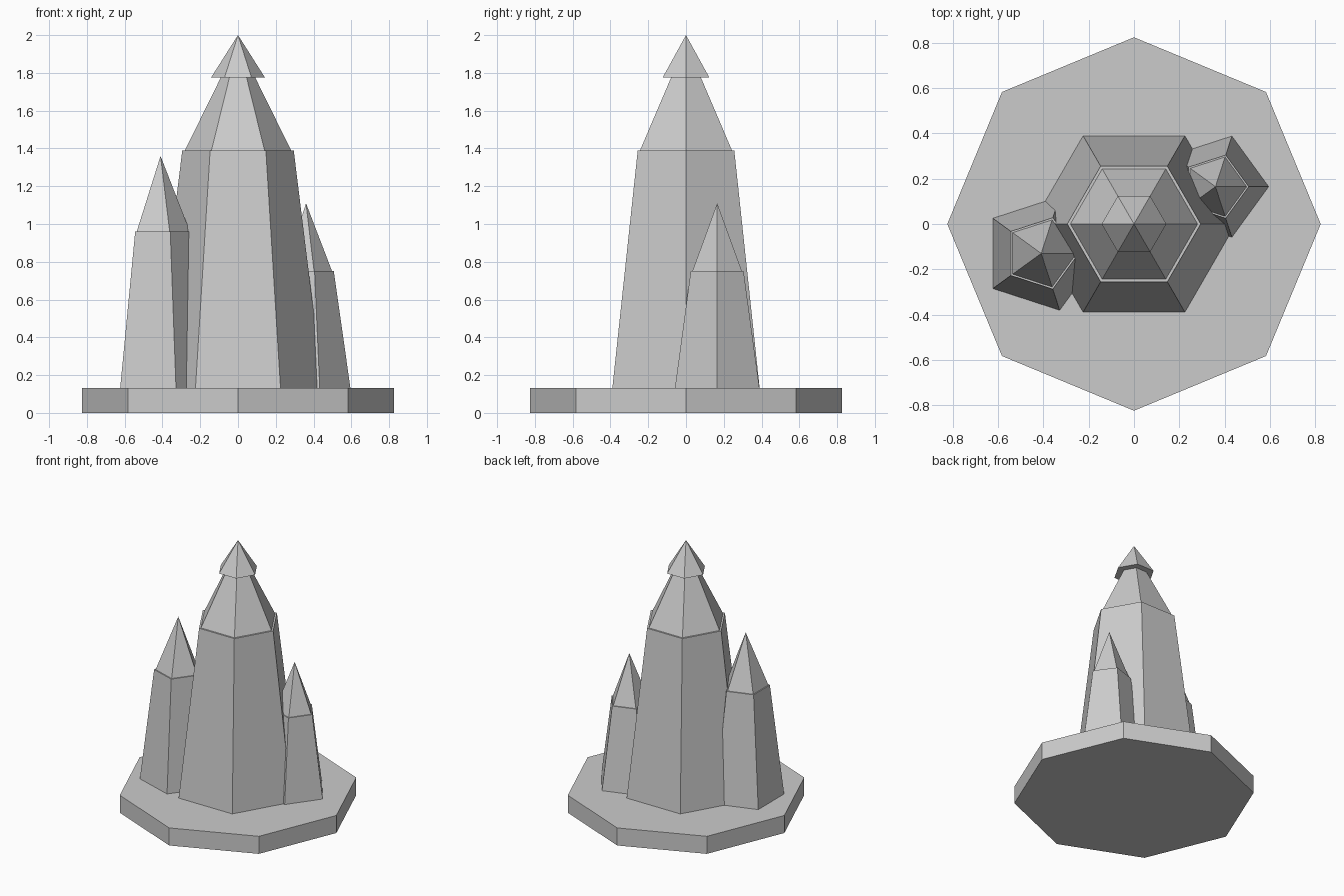
import bpy
import bmesh
from math import cos, sin, tau

if "Cube" in bpy.data.objects:
    bpy.data.objects.remove(bpy.data.objects["Cube"])


def spire(name, sides, profile, centre=(0, 0)):
    """Stack regular polygons from (radius, z) pairs; radius 0 makes a point."""
    bm = bmesh.new()
    cx, cy = centre
    rings = []
    for r, z in profile:
        n = sides if r > 0 else 1
        rings.append([bm.verts.new((cx + r * cos(tau * i / sides),
                                    cy + r * sin(tau * i / sides), z))
                      for i in range(n)])
    bm.faces.new(rings[0][::-1])
    for low, high in zip(rings, rings[1:]):
        for i in range(sides):
            j = (i + 1) % sides
            if len(high) == 1:
                bm.faces.new((low[i], low[j], high[0]))
            else:
                bm.faces.new((low[i], low[j], high[j], high[i]))
    if len(rings[-1]) > 1:
        bm.faces.new(rings[-1])
    bmesh.ops.recalc_face_normals(bm, faces=bm.faces)
    mesh = bpy.data.meshes.new(name)
    bm.to_mesh(mesh)
    bm.free()
    obj = bpy.data.objects.new(name, mesh)
    bpy.context.collection.objects.link(obj)
    return obj


BASE_TOP = 0.133

# Octagonal plinth
spire("base", 8, [(0.825, 0), (0.825, BASE_TOP)])

# Central crystal: tapered shaft, small ledge, pointed top
spire("main_crystal", 6,
      [(0.45, BASE_TOP), (0.295, 1.39), (0.281, 1.39), (0, 1.96)])

# Overhanging cap on the central crystal
spire("crystal_cap", 6, [(0.143, 1.775), (0, 2.0)])

# Two smaller five-sided crystals leaning into the main one
spire("left_crystal", 5,
      [(0.264, BASE_TOP), (0.166, 0.96), (0.156, 0.96), (0, 1.36)],
      (-0.41, -0.13))
spire("right_crystal", 5,
      [(0.235, BASE_TOP), (0.147, 0.75), (0.138, 0.75), (0, 1.11)],
      (0.36, 0.165))
